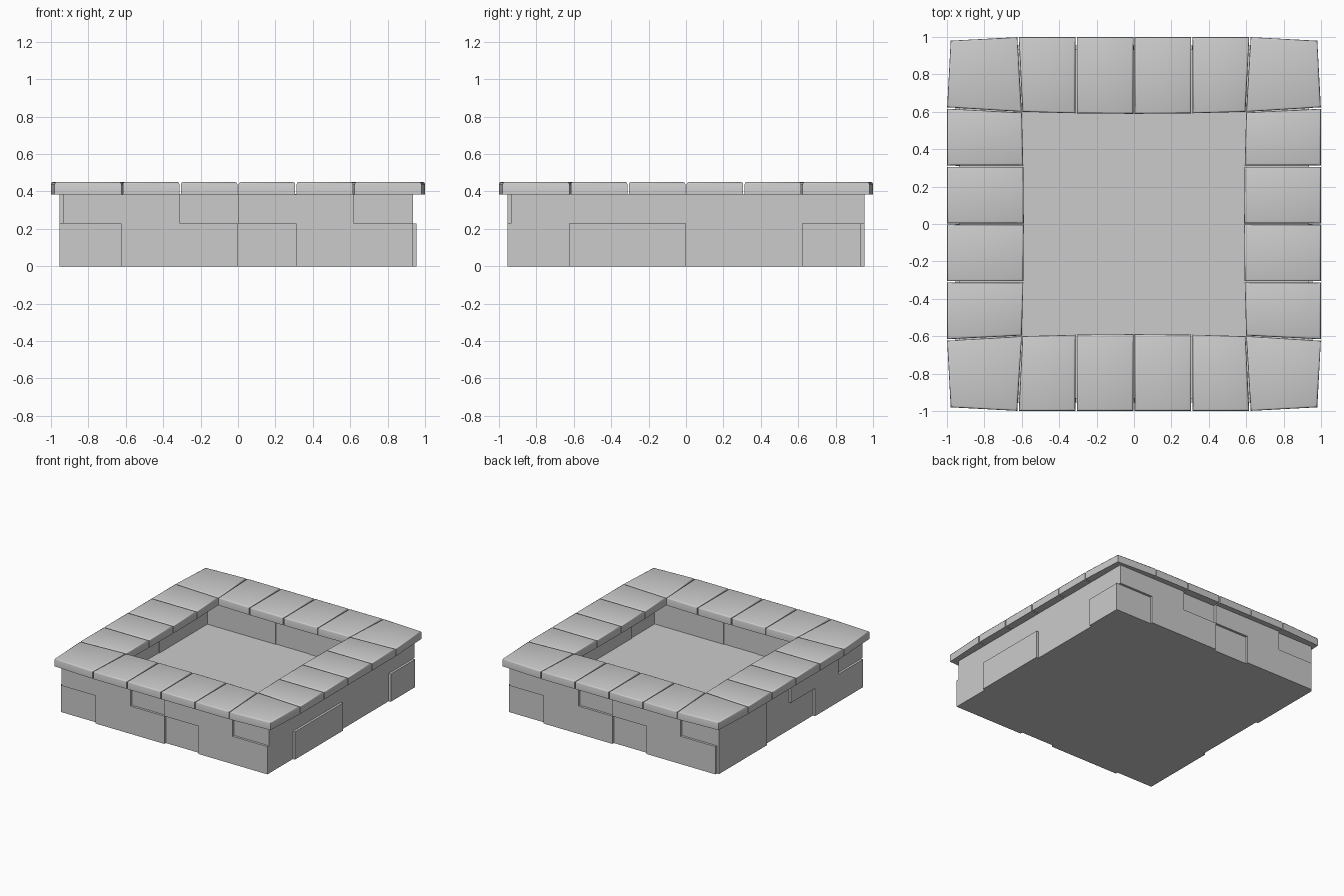
import bpy, bmesh, math
from mathutils import Vector, Matrix

if "Cube" in bpy.data.objects:
    bpy.data.objects.remove(bpy.data.objects["Cube"])

CAP_Z0, CAP_Z1 = 0.385, 0.45
COURSE = 0.228          # joint height between the two wall courses
FACE, CORE = 0.955, 0.936


def finish(bm, name):
    bmesh.ops.recalc_face_normals(bm, faces=bm.faces[:])
    me = bpy.data.meshes.new(name)
    bm.to_mesh(me)
    bm.free()
    ob = bpy.data.objects.new(name, me)
    bpy.context.collection.objects.link(ob)
    return ob


def prism(bm, pts, z0, z1):
    """Extrude a flat polygon between two heights; returns its top face."""
    lo = [bm.verts.new((p[0], p[1], z0)) for p in pts]
    hi = [bm.verts.new((p[0], p[1], z1)) for p in pts]
    bm.faces.new(lo[::-1])
    top = bm.faces.new(hi)
    for i in range(len(pts)):
        j = (i + 1) % len(pts)
        bm.faces.new((lo[i], lo[j], hi[j], hi[i]))
    return top


def square(r):
    return [(-r, -r), (r, -r), (r, r), (-r, r)]


# Hollow basin: recessed wall core with a thin floor
bm = bmesh.new()
top = prism(bm, square(CORE), 0, CAP_Z0 + 0.001)
bmesh.ops.inset_region(bm, faces=[top], thickness=CORE - 0.635)
ext = bmesh.ops.extrude_discrete_faces(bm, faces=[top])["faces"][0]
for v in ext.verts:
    v.co.z = 0.015
finish(bm, "basin_core")

# Raised wall stones: (course, start, end) along each side
main = [(1, -0.936, -0.31), (0, -0.625, 0), (1, 0, 0.62), (0, 0.31, 0.936)]
sides = {
    "front": main,
    "right": [(0, -0.625, 0), (0, 0.62, 0.936)],
    "back": main,
    "left": [(1, -0.936, -0.31), (0, -0.936, -0.31),
             (1, 0, 0.62), (0, 0.31, 0.936)],
}
for k, (side, stones) in enumerate(sides.items()):
    bm = bmesh.new()
    for course, a, b in stones:
        z0, z1 = ((0, COURSE), (COURSE, CAP_Z0))[course]
        prism(bm, [(a, -FACE), (b, -FACE), (b, -0.93), (a, -0.93)], z0, z1)
    bm.transform(Matrix.Rotation(k * math.pi / 2, 4, "Z"))
    finish(bm, side + "_wall_stones")


def cap_stone(bm, pts):
    """One coping stone, shrunk slightly for the joint."""
    pts = [Vector(p) for p in pts]
    mid = sum(pts, Vector((0, 0))) / len(pts)
    pts = [p - 0.004 * Vector([(d > 0) - (d < 0) for d in (p - mid)])
           for p in pts]
    return prism(bm, pts, CAP_Z0, CAP_Z1)


# Coping: four stones per side plus one at each corner, softened top edges
outer = [(x, -1.003) for x in (-0.62, -0.31, 0, 0.31, 0.62)]
inner = [(-0.6, -0.596), (-0.31, -0.588), (0, -0.585),
         (0.31, -0.588), (0.6, -0.596)]
corner = [(0.62, -1.003), (0.984, -0.984), (1.003, -0.62), (0.596, -0.596)]
for k, side in enumerate(sides):
    bm = bmesh.new()
    tops = [cap_stone(bm, [outer[i], outer[i + 1], inner[i + 1], inner[i]])
            for i in range(4)]
    tops.append(cap_stone(bm, corner))
    edges = list({e for f in tops for e in f.edges})
    bmesh.ops.bevel(bm, geom=edges, offset=0.01, segments=2, profile=0.5,
                    affect="EDGES")
    bm.transform(Matrix.Rotation(k * math.pi / 2, 4, "Z"))
    ob = finish(bm, side + "_coping_stones")
    bpy.ops.object.select_all(action="DESELECT")
    ob.select_set(True)
    bpy.context.view_layer.objects.active = ob
    bpy.ops.object.shade_smooth_by_angle(angle=math.radians(50))
